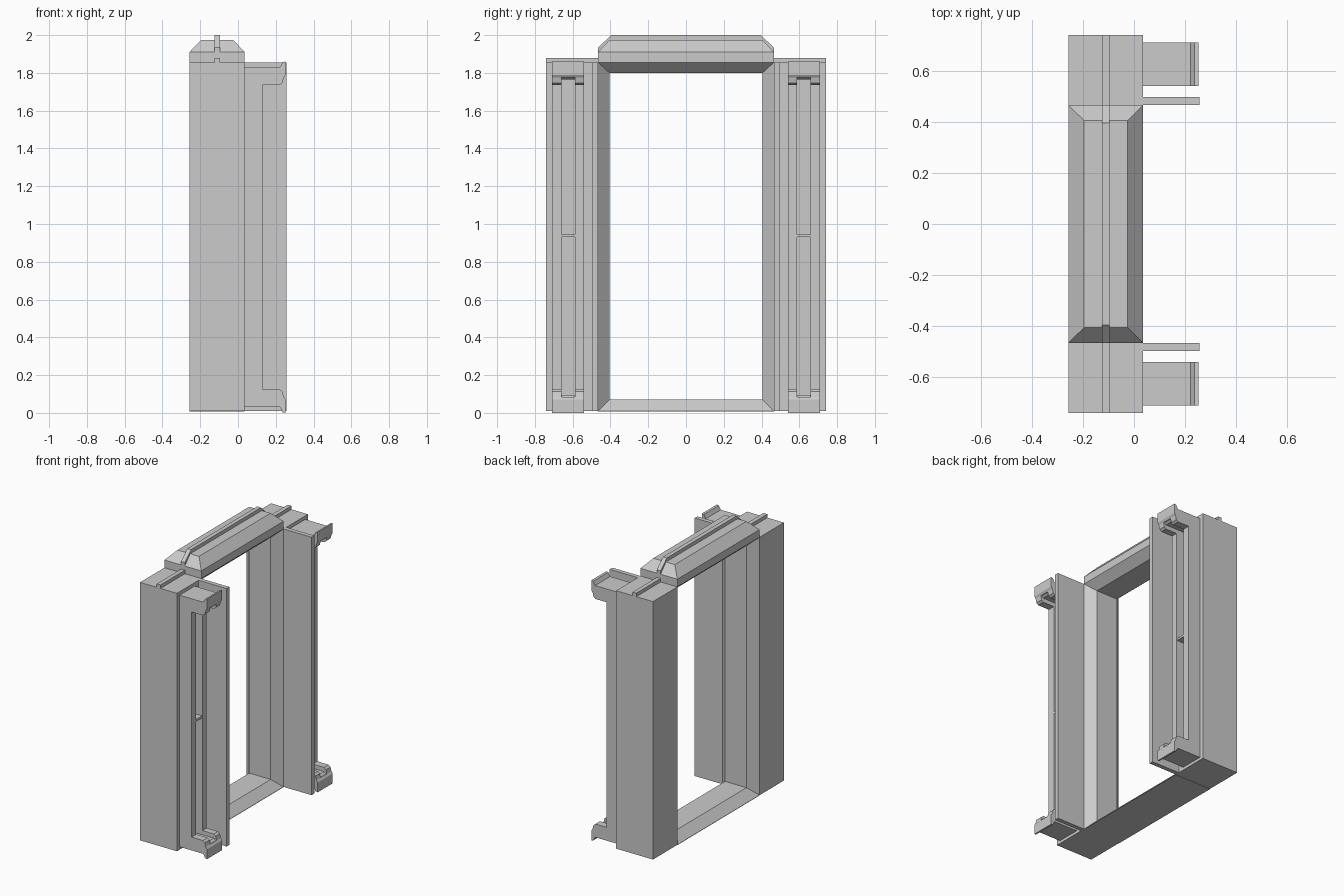
import bpy, bmesh

if "Cube" in bpy.data.objects:
    bpy.data.objects.remove(bpy.data.objects["Cube"])

X0, X1 = -0.257, 0.035      # depth range of the frame body
XB, XC = -0.195, -0.025     # chamfer lines
RX0, RX1 = -0.125, -0.095   # ridge strip


def make_object(name, verts, faces):
    me = bpy.data.meshes.new(name)
    me.from_pydata(verts, [], faces)
    bm = bmesh.new()
    bm.from_mesh(me)
    bmesh.ops.recalc_face_normals(bm, faces=bm.faces)
    bm.to_mesh(me)
    bm.free()
    ob = bpy.data.objects.new(name, me)
    bpy.context.collection.objects.link(ob)
    return ob


def stack(name, loops, closed=False):
    """Bridge equal-length loops; cap the ends, or close into a ring."""
    n, m = len(loops[0]), len(loops)
    verts = [p for loop in loops for p in loop]
    faces = []
    for i in range(m if closed else m - 1):
        a, b = i * n, ((i + 1) % m) * n
        faces += [(a + j, a + (j + 1) % n, b + (j + 1) % n, b + j) for j in range(n)]
    if not closed:
        faces += [tuple(range(n)), tuple(range((m - 1) * n, m * n))]
    return make_object(name, verts, faces)


def rect_xy(x0, x1, y0, y1, z):
    return [(x0, y0, z), (x1, y0, z), (x1, y1, z), (x0, y1, z)]


def box(name, x0, x1, y0, y1, z0, z1):
    return stack(name, [rect_xy(x0, x1, y0, y1, z) for z in (z0, z1)])


def extrude_y(name, profile, y0, y1):
    return stack(name, [[(x, y, z) for x, z in profile] for y in (y0, y1)])


# Chamfered liner around the opening, including the sill
def opening(x, y, z0, z1):
    return [(x, -y, z0), (x, y, z0), (x, y, z1), (x, -y, z1)]


stack("opening_liner", [opening(X0, 0.465, 0.01, 1.855), opening(XB, 0.405, 0.07, 1.80),
                        opening(XC, 0.405, 0.07, 1.80), opening(X1, 0.465, 0.01, 1.855)],
      closed=True)
# Sill and underside between the posts
box("sill_base", X0, X1, -0.465, 0.465, 0.008, 0.0105)

# Top beam with hipped edges and a central ridge
stack("top_beam", [rect_xy(X0, X1, -0.465, 0.465, 1.855), rect_xy(X0, X1, -0.465, 0.465, 1.91),
                   rect_xy(XB, XC, -0.405, 0.405, 1.975)])
ridge = [(-0.465, 1.88), (0.465, 1.88), (0.465, 1.935), (0.395, 2.0), (-0.395, 2.0), (-0.465, 1.935)]
stack("beam_ridge", [[(x, y, z) for y, z in ridge] for x in (RX0, RX1)])


# Clip rail profile: upper half, mirrored to the lower half about z = 0.93
def clip_profile(web_x, under_z):
    upper = [(0.03, 1.83), (0.222, 1.83), (0.237, 1.857), (0.252, 1.86), (0.252, 1.79),
             (0.242, 1.775), (0.235, under_z + 0.012), (0.22, under_z), (web_x, under_z)]
    return upper + [(x, 1.86 - z) for x, z in reversed(upper)]


for side, s in (("left", -1), ("right", 1)):
    # Post, its top ridge and the thin guide flange
    box(side + "_post", X0, X1, s * 0.465, s * 0.74, 0.01, 1.855)
    box(side + "_post_ridge", RX0, RX1, s * 0.465, s * 0.74, 1.85, 1.88)
    box(side + "_flange", 0.03, 0.257, s * 0.465, s * 0.496, 0.01, 1.855)
    # Clip rail: two cheeks with a recessed groove between them
    extrude_y(side + "_clip_inner_cheek", clip_profile(0.13, 1.735), s * 0.54, s * 0.588)
    extrude_y(side + "_clip_outer_cheek", clip_profile(0.13, 1.735), s * 0.658, s * 0.71)
    extrude_y(side + "_clip_groove", clip_profile(0.07, 1.765), s * 0.588, s * 0.658)
    # Small bar across the groove
    box(side + "_groove_bar", 0.06, 0.128, s * 0.588, s * 0.658, 0.93, 0.945)
